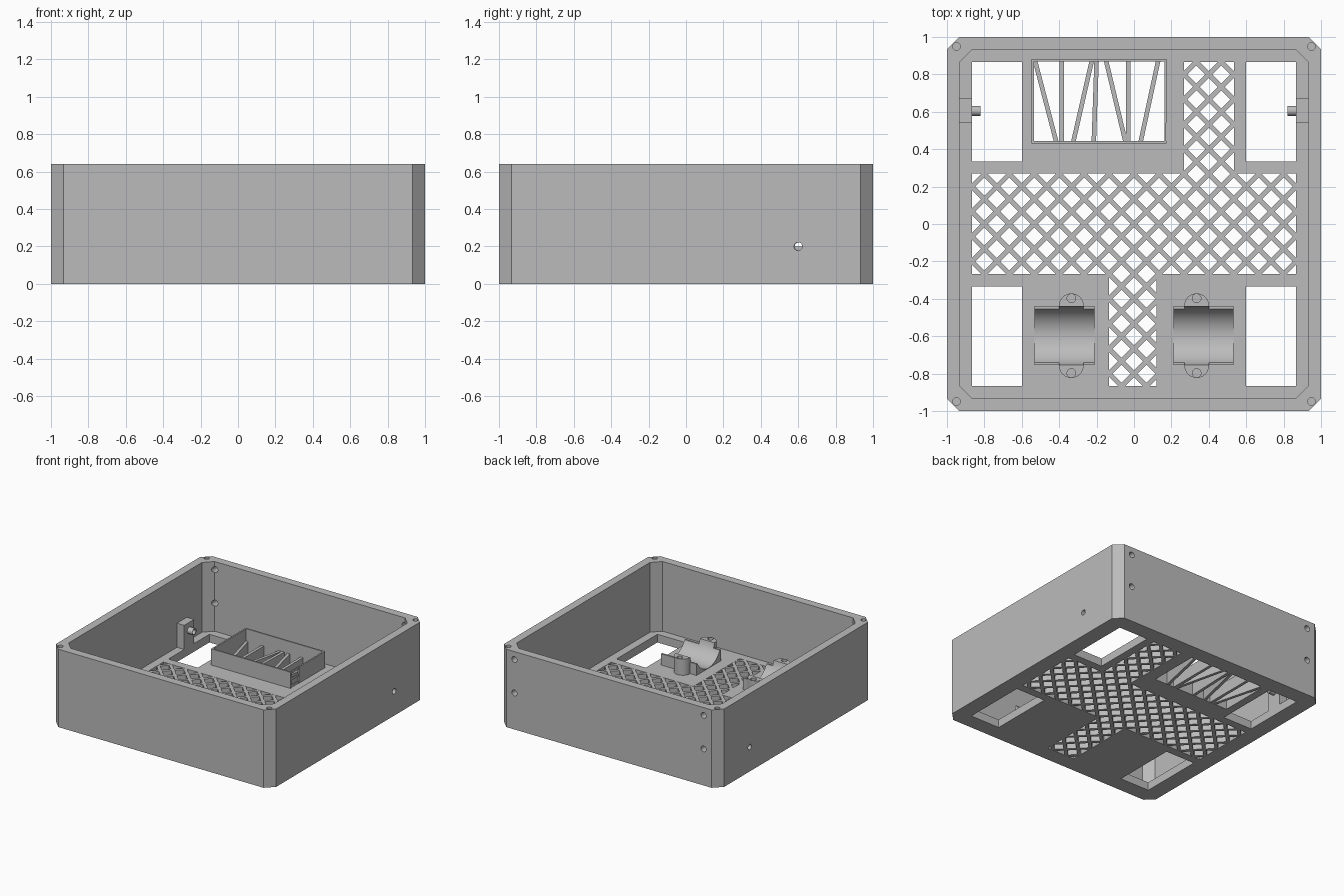
import bpy, bmesh, math
from mathutils import Matrix, Vector

cube = bpy.data.objects.get("Cube")
if cube:
    bpy.data.objects.remove(cube, do_unlink=True)

grey = bpy.data.materials.new("plain grey")
grey.use_nodes = True
COL = (0.5, 0.5, 0.5, 1)
grey.diffuse_color = COL
grey.node_tree.nodes["Principled BSDF"].inputs["Base Color"].default_value = COL

FLOOR, WALL, HEIGHT, EDGE = 0.067, 0.067, 0.64, 0.867


def finish(name, bm):
    bmesh.ops.recalc_face_normals(bm, faces=bm.faces)
    mesh = bpy.data.meshes.new(name)
    bm.to_mesh(mesh)
    bm.free()
    mesh.materials.append(grey)
    ob = bpy.data.objects.new(name, mesh)
    bpy.context.collection.objects.link(ob)
    return ob


def add_box(bm, x, y, z):
    size = [b - a for a, b in (x, y, z)]
    mid = [(a + b) / 2 for a, b in (x, y, z)]
    m = Matrix.Translation(mid) @ Matrix.Diagonal((*size, 1))
    bmesh.ops.create_cube(bm, size=1, matrix=m)


def box(name, x, y, z):
    bm = bmesh.new()
    add_box(bm, x, y, z)
    return finish(name, bm)


def rod(name, at, r, length, axis="Z", n=24):
    turn = {"X": Matrix.Rotation(math.pi / 2, 4, "Y"),
            "Y": Matrix.Rotation(math.pi / 2, 4, "X"), "Z": Matrix()}[axis]
    bm = bmesh.new()
    bmesh.ops.create_cone(bm, cap_ends=True, segments=n, radius1=r, radius2=r,
                          depth=length, matrix=Matrix.Translation(at) @ turn)
    return finish(name, bm)


def prism(name, points, z0, z1):
    bm = bmesh.new()
    face = bm.faces.new([bm.verts.new((x, y, z0)) for x, y in points])
    top = bmesh.ops.extrude_face_region(bm, geom=[face])["geom"]
    bmesh.ops.translate(bm, vec=(0, 0, z1 - z0),
                        verts=[v for v in top if isinstance(v, bmesh.types.BMVert)])
    return finish(name, bm)


def boolean(ob, other, op="DIFFERENCE"):
    mod = ob.modifiers.new("cut", "BOOLEAN")
    mod.operation, mod.solver, mod.object = op, "EXACT", other
    bpy.context.view_layer.objects.active = ob
    bpy.ops.object.modifier_apply(modifier=mod.name)
    bpy.data.objects.remove(other, do_unlink=True)


def octagon(h, c):
    return [(h, c - h), (h, h - c), (h - c, h), (c - h, h),
            (-h, h - c), (-h, c - h), (c - h, -h), (h - c, -h)]


def bar(bm, a, b, width, z0, z1):
    a, b = Vector(a), Vector(b)
    d, mid = b - a, (a + b) / 2
    m = (Matrix.Translation((mid.x, mid.y, (z0 + z1) / 2))
         @ Matrix.Rotation(math.atan2(d.y, d.x), 4, "Z")
         @ Matrix.Diagonal((d.length, width, z1 - z0, 1)))
    bmesh.ops.create_cube(bm, size=1, matrix=m)


# Chamfered case with a floor
case = prism("case", octagon(1, WALL), 0, HEIGHT)
boolean(case, prism("cavity", octagon(1 - WALL, WALL), FLOOR, HEIGHT + 0.1))

# Floor openings: corner windows, frame opening, lattice areas
through = (-0.1, FLOOR + 0.02)
for sx in (-1, 1):
    for sy in (-1, 1):
        boolean(case, box("window", sorted((sx * 0.6, sx * EDGE)),
                          sorted((sy * 0.335, sy * EDGE)), through))
boolean(case, box("frame_opening", (-0.535, 0.163), (0.443, 0.87), through))
lattice_areas = [((-EDGE, EDGE), (-0.267, 0.27)),
                 ((0.267, 0.535), (0.27, EDGE)),
                 ((-0.135, 0.12), (-EDGE, -0.267))]
for (x0, x1), (y0, y1) in lattice_areas:
    boolean(case, box("lattice_opening", (x0, x1), (max(y0 - 0.01, -EDGE), min(y1 + 0.01, EDGE))
                      if x1 < 0.8 else (y0, y1), through))

# Screw holes: corner tops, back wall, side walls
for sx in (-1, 1):
    for sy in (-1, 1):
        boolean(case, rod("top_hole", (sx * 0.949, sy * 0.949, HEIGHT), 0.02, 0.3))
    for z in (0.3, 0.575):
        boolean(case, rod("back_hole", (sx * 0.86, 0.98, z), 0.024, 0.3, "Y"))
    boolean(case, rod("side_hole", (sx, 0.6, 0.2), 0.022, 0.3, "X"))

# Diagonal lattice clipped to each area
bm = bmesh.new()
PITCH, LAP = 0.1333, 0.012
for (x0, x1), (y0, y1) in lattice_areas:
    for s in (-1, 1):
        for k in range(-16, 17):
            c = k * PITCH           # line y = s * x + c
            ends = sorted((s * (y0 - c), s * (y1 - c)))
            a, b = max(x0, ends[0]), min(x1, ends[1])
            if b - a > 0.02:
                a, b = a - LAP, b + LAP
                bar(bm, (a, s * a + c), (b, s * b + c), 0.026, 0.001, FLOOR - 0.001)
finish("floor_lattice", bm)

# Rectangular frame on the floor, with a slotted gap in one side
TOP = 0.2
bm = bmesh.new()
X0, X1, Y0, Y1, T = -0.547, 0.175, 0.431, 0.882, 0.012
add_box(bm, (X0, X1), (Y0, Y0 + T), (FLOOR, TOP))
add_box(bm, (X0, X1), (Y1 - T, Y1), (FLOOR, TOP))
add_box(bm, (X0, X0 + T), (Y0, Y1), (FLOOR, TOP))
add_box(bm, (X1 - T, X1), (0.54, Y1), (FLOOR, TOP))
for z in (FLOOR, 0.125, TOP - 0.02):
    add_box(bm, (X1 - T, X1 - 0.004), (Y0, 0.54), (z, z + 0.02))
finish("frame", bm)

# Slanted ribs across the frame
bm = bmesh.new()
for back, front in [(-0.53, -0.415), (-0.387, -0.387), (-0.225, -0.325), (-0.2, -0.215),
                    (-0.15, -0.045), (-0.03, -0.03), (0.13, 0.035)]:
    bar(bm, (back, Y1 - 0.006), (front, Y0 + 0.006), 0.024, 0.001, 0.1)
finish("frame_ribs", bm)

# Side brackets with hollow pins
for sx, side in ((-1, "right"), (1, "left")):
    post = box(side + "_bracket", sorted((sx * EDGE, sx * 0.934)), (0.54, 0.67), (FLOOR - 0.005, 0.265))
    boolean(post, rod("pin", (sx * 0.855, 0.605, 0.2), 0.027, 0.07, "X"), "UNION")
    boolean(post, rod("bore", (sx * 0.88, 0.602, 0.2), 0.021, 0.3, "X"))

# Cradles: low trough with taller rounded screw tabs
for sx, side in ((-1, "right"), (1, "left")):
    tab_x, mid_y, r = sx * 0.335, -0.597, 0.066
    cradle = box(side + "_cradle", sorted((sx * 0.212, sx * 0.533)),
                 (mid_y - 0.158, mid_y + 0.158), (FLOOR - 0.005, 0.16))
    arc = [math.pi * i / 16 for i in range(17)]
    outline = [(tab_x + r * math.cos(a), mid_y + 0.16 + r * math.sin(a)) for a in arc]
    outline += [(tab_x - r * math.cos(a), mid_y - 0.16 - r * math.sin(a)) for a in arc]
    boolean(cradle, prism("tabs", outline, FLOOR - 0.006, 0.2), "UNION")
    boolean(cradle, rod("trough", (tab_x, mid_y, 0.23), 0.16, 1, "X", 64))
    for sy in (-1, 1):
        boolean(cradle, rod("tab_hole", (tab_x, mid_y + sy * 0.2, 0.2), 0.023, 0.16))

# Keep edges sharp, curves smooth
for ob in bpy.context.scene.objects:
    if ob.type == "MESH":
        bpy.ops.object.select_all(action="DESELECT")
        ob.select_set(True)
        bpy.context.view_layer.objects.active = ob
        bpy.ops.object.shade_smooth_by_angle(angle=math.radians(30))
